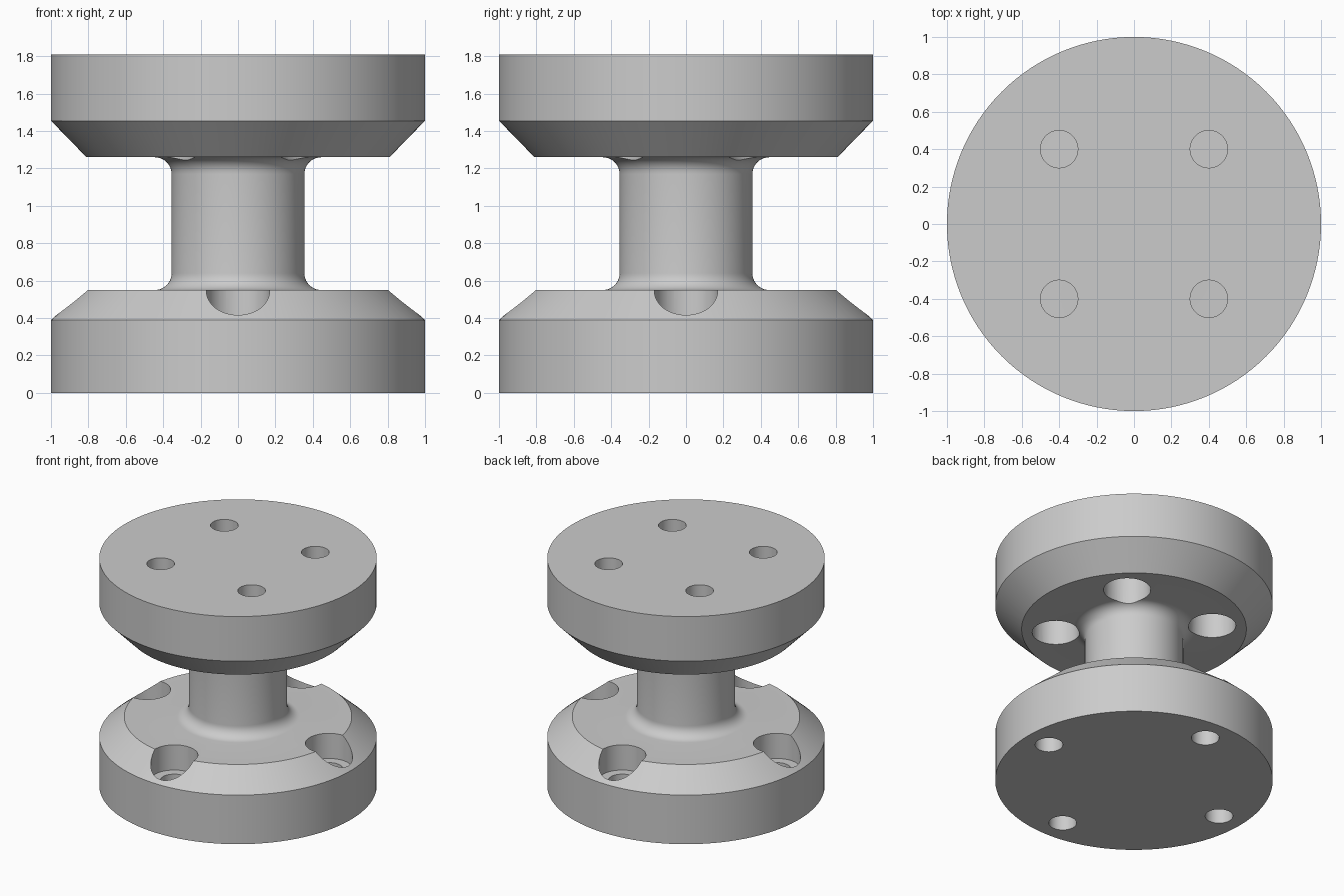
import bpy, bmesh, math

if "Cube" in bpy.data.objects:
    bpy.data.objects.remove(bpy.data.objects["Cube"])

grey = bpy.data.materials.new("light_grey")
grey.diffuse_color = (0.6, 0.6, 0.6, 1)
grey.use_nodes = True
grey.node_tree.nodes["Principled BSDF"].inputs["Base Color"].default_value = grey.diffuse_color


def lathe(name, profile, segments, center=(0, 0)):
    """Revolve an (r, z) outline that starts and ends on the axis."""
    bm = bmesh.new()
    rings = []
    for r, z in profile:
        ring = []
        for i in range(segments):
            a = 2 * math.pi * i / segments
            ring.append(bm.verts.new((center[0] + r * math.cos(a),
                                      center[1] + r * math.sin(a), z)))
        rings.append(ring)
    for low, high in zip(rings, rings[1:]):
        for i in range(segments):
            j = (i + 1) % segments
            bm.faces.new((low[i], low[j], high[j], high[i]))
    # flat end caps
    bm.faces.new(rings[0][::-1])
    bm.faces.new(rings[-1])
    bmesh.ops.recalc_face_normals(bm, faces=bm.faces)
    mesh = bpy.data.meshes.new(name)
    bm.to_mesh(mesh)
    bm.free()
    mesh.materials.append(grey)
    obj = bpy.data.objects.new(name, mesh)
    bpy.context.collection.objects.link(obj)
    return obj


def fillet(z, start, end, radius=0.09, neck=0.355, steps=10):
    """Quarter arc between the neck and a flange face."""
    points = []
    for i in range(steps + 1):
        a = math.radians(start + (end - start) * i / steps)
        points.append((neck + radius + radius * math.cos(a),
                       z + radius * math.sin(a)))
    return points


# two chamfered flanges joined by a filleted neck
outline = [(1, 0), (1, 0.39), (0.82, 0.55)]
outline += fillet(0.64, 270, 180)
outline += fillet(1.17, 180, 90)
outline += [(0.81, 1.26), (1, 1.455), (1, 1.81)]
body = lathe("flanged_spool", outline, 128)

# counterbored bolt holes: lower set on the axes, upper set on the diagonals
cutters = []
for k in range(4):
    a = math.pi / 2 * k
    cutters.append(lathe("lower_bolt_cutter",
                         [(0.1, -0.1), (0.1, 0.35), (0.17, 0.35), (0.17, 0.8)],
                         48, (0.8 * math.cos(a), 0.8 * math.sin(a))))
    a += math.pi / 4
    cutters.append(lathe("upper_bolt_cutter",
                         [(0.17, 1.0), (0.17, 1.46), (0.1, 1.46), (0.1, 1.9)],
                         48, (0.566 * math.cos(a), 0.566 * math.sin(a))))

bpy.context.view_layer.objects.active = body
body.select_set(True)
for cutter in cutters:
    mod = body.modifiers.new("bolt_hole", 'BOOLEAN')
    mod.operation = 'DIFFERENCE'
    mod.solver = 'EXACT'
    mod.object = cutter
    bpy.ops.object.modifier_apply(modifier=mod.name)
for cutter in cutters:
    bpy.data.objects.remove(cutter, do_unlink=True)

bpy.ops.object.shade_smooth_by_angle(angle=math.radians(30))
